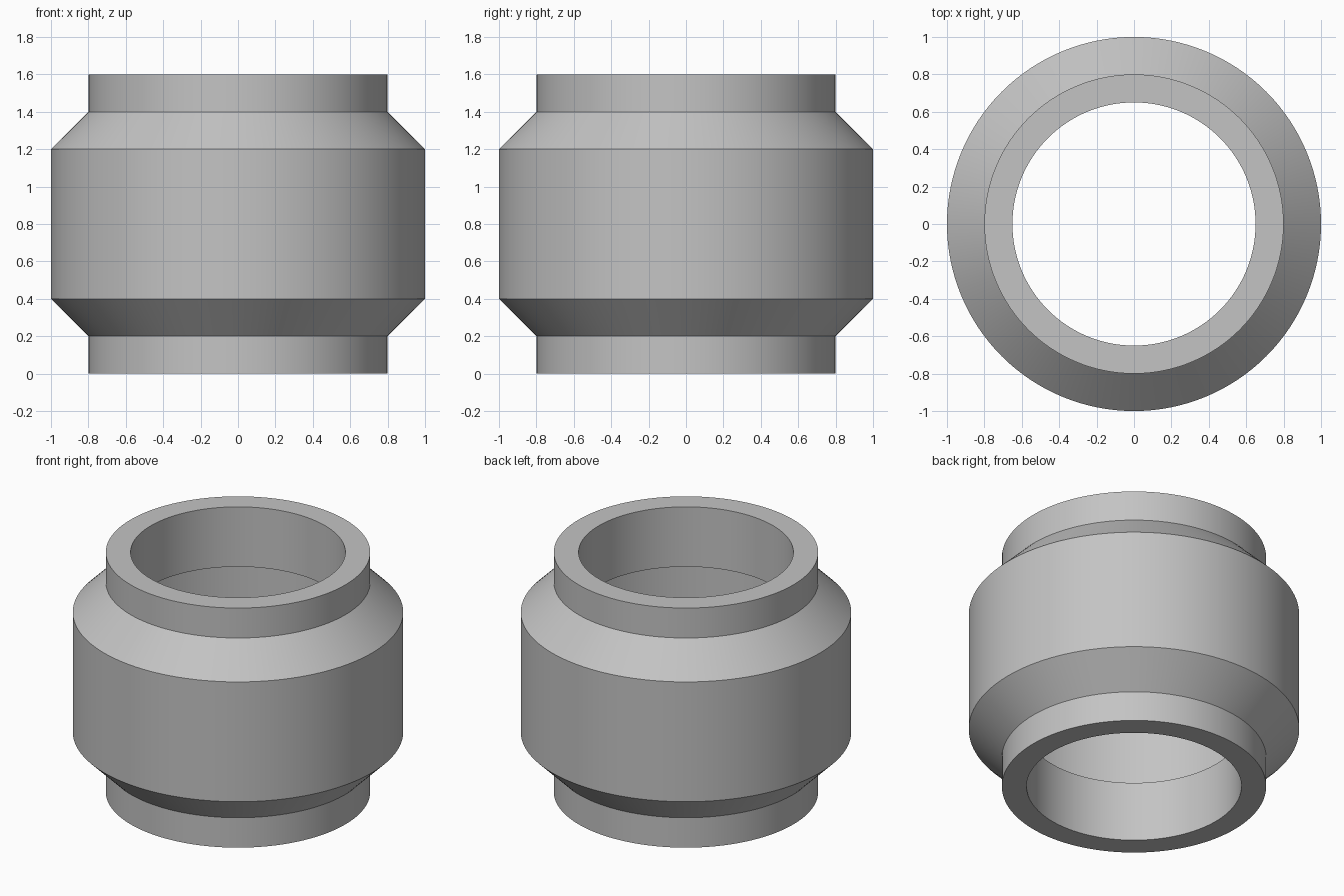
import bpy
import bmesh
from math import cos, sin, tau, radians

cube = bpy.data.objects.get("Cube")
if cube:
    bpy.data.objects.remove(cube, do_unlink=True)

SEGMENTS = 128
HEIGHT = 1.6

# Material
grey = bpy.data.materials.new("plain grey")
grey.use_nodes = True
colour = (0.55, 0.55, 0.55, 1)
grey.diffuse_color = colour
grey.node_tree.nodes["Principled BSDF"].inputs["Base Color"].default_value = colour


def lathe(name, profile):
    """Revolve a closed (radius, height) profile around z."""
    bm = bmesh.new()
    rings = []
    for i in range(SEGMENTS):
        a = tau * i / SEGMENTS
        rings.append([bm.verts.new((r * cos(a), r * sin(a), z)) for r, z in profile])
    n = len(profile)
    for i in range(SEGMENTS):
        here, nxt = rings[i], rings[(i + 1) % SEGMENTS]
        for j in range(n):
            k = (j + 1) % n
            bm.faces.new((here[j], nxt[j], nxt[k], here[k]))
    bmesh.ops.recalc_face_normals(bm, faces=bm.faces)
    mesh = bpy.data.meshes.new(name)
    bm.to_mesh(mesh)
    bm.free()
    mesh.materials.append(grey)
    obj = bpy.data.objects.new(name, mesh)
    bpy.context.collection.objects.link(obj)
    bpy.ops.object.select_all(action='DESELECT')
    obj.select_set(True)
    bpy.context.view_layer.objects.active = obj
    bpy.ops.object.shade_smooth_by_angle(angle=radians(30))
    return obj


# Lower half: collar, chamfer and body outside, then mirrored for the top
outer_half = [(0.8, 0), (0.8, 0.2), (1.0, 0.4)]
# Bore with a wide chamber in the middle
inner_half = [(0.65, 0), (0.65, 0.4), (0.85, 0.4)]


def mirrored(half):
    return half + [(r, HEIGHT - z) for r, z in reversed(half)]


lathe("hollow_sleeve", mirrored(outer_half) + mirrored(inner_half)[::-1])
